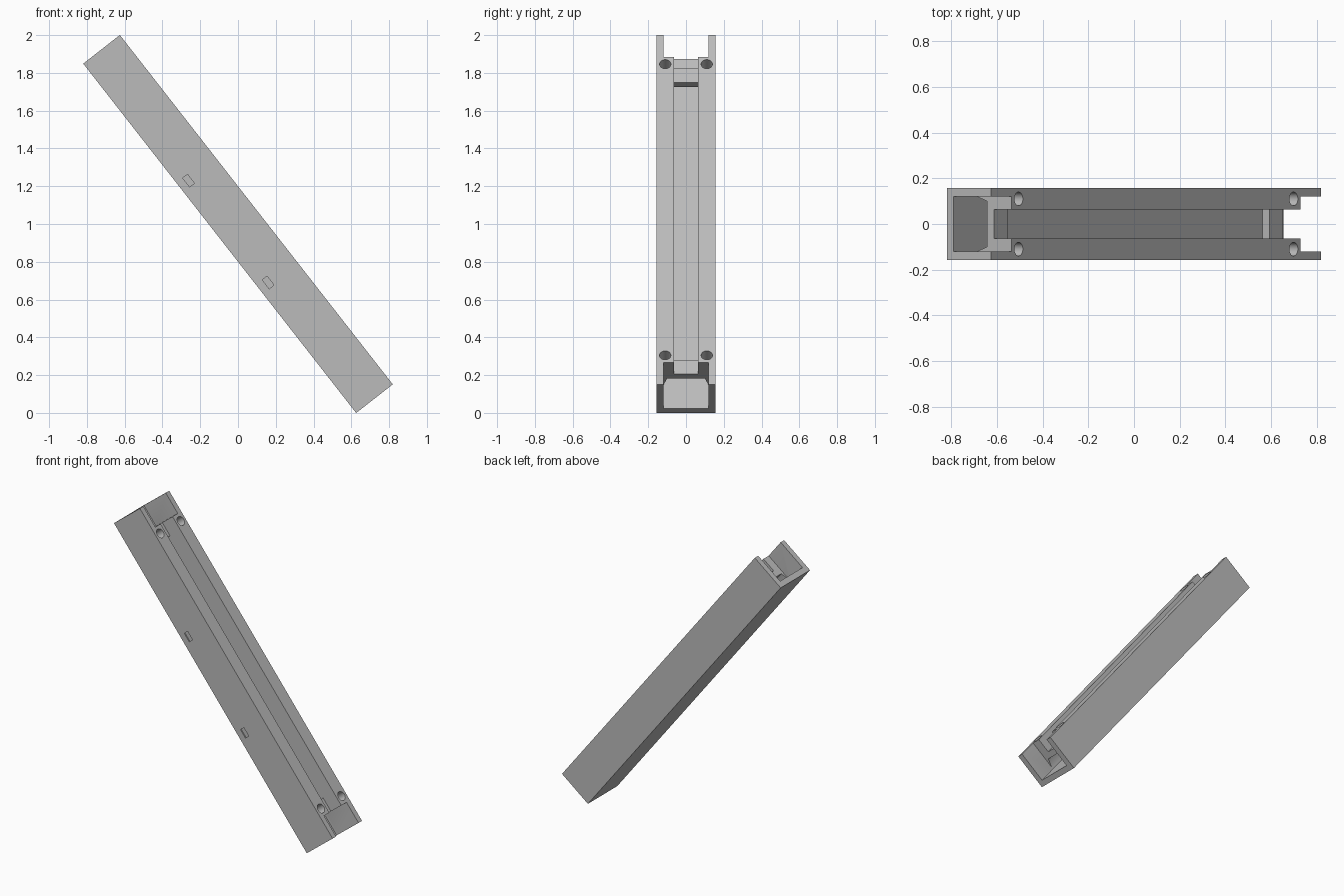
import bpy, bmesh, math
from mathutils import Matrix

if "Cube" in bpy.data.objects:
    bpy.data.objects.remove(bpy.data.objects["Cube"], do_unlink=True)

# Main sizes: half length, half width, half height of the rail
L, W, H = 1.1735, 0.157, 0.123
PLATE_END = 1.027      # where the top plate stops before each open end
LEDGE_END = 0.932      # where the slot breaks through into the channel
WALL_IN = 0.12         # inner face of the side walls
FLOOR, CEILING = -0.085, -0.015
LEDGE = 0.025
SLOT = 0.064
TILT = math.atan2(0.788, 0.6156)

grey = bpy.data.materials.new("plain_grey")
grey.use_nodes = True
colour = (0.5, 0.5, 0.5, 1)
grey.diffuse_color = colour
grey.node_tree.nodes["Principled BSDF"].inputs["Base Color"].default_value = colour


def add_object(name, bm):
    mesh = bpy.data.meshes.new(name)
    bmesh.ops.recalc_face_normals(bm, faces=bm.faces)
    bm.to_mesh(mesh)
    bm.free()
    mesh.materials.append(grey)
    obj = bpy.data.objects.new(name, mesh)
    bpy.context.collection.objects.link(obj)
    return obj


def box(name, x0, x1, y0, y1, z0, z1):
    bm = bmesh.new()
    size = Matrix.Diagonal((x1 - x0, y1 - y0, z1 - z0, 1))
    centre = Matrix.Translation(((x0 + x1) / 2, (y0 + y1) / 2, (z0 + z1) / 2))
    bmesh.ops.create_cube(bm, size=1, matrix=centre @ size)
    return add_object(name, bm)


def prism(name, profile, x0, x1):
    bm = bmesh.new()
    face = bm.faces.new([bm.verts.new((x0, y, z)) for y, z in profile])
    moved = bmesh.ops.extrude_face_region(bm, geom=[face])["geom"]
    verts = [v for v in moved if isinstance(v, bmesh.types.BMVert)]
    bmesh.ops.translate(bm, verts=verts, vec=(x1 - x0, 0, 0))
    return add_object(name, bm)


def drill(name, x, y, radius, z0, z1):
    bm = bmesh.new()
    bmesh.ops.create_cone(bm, cap_ends=True, segments=32, radius1=radius,
                          radius2=radius, depth=z1 - z0,
                          matrix=Matrix.Translation((x, y, (z0 + z1) / 2)))
    return add_object(name, bm)


rail = box("channel_rail", -L, L, -W, W, -H, H)

# Hollow channel with bevelled upper corners
half = [(WALL_IN, FLOOR), (WALL_IN, -0.07), (0.1, CEILING)]
profile = half + [(-y, z) for y, z in reversed(half)]
cutters = [prism("channel_cutter", profile, -L - 0.1, L + 0.1)]

# Long slot through the top plate, with a shallow ledge at each end
cutters.append(box("slot_cutter", -LEDGE_END, LEDGE_END, -SLOT, SLOT, -0.05, 0.2))
cutters.append(box("ledge_cutter", -L, L, -SLOT, SLOT, LEDGE, 0.2))

for side in (-1, 1):
    # Open pocket at each end of the rail
    x0, x1 = sorted((side * PLATE_END, side * (L + 0.1)))
    cutters.append(box("pocket_cutter", x0, x1, -WALL_IN, WALL_IN, FLOOR, 0.2))
    # Pair of screw holes beside the ledge
    for y in (-0.11, 0.11):
        cutters.append(drill("hole_cutter", side * 0.978, y, 0.03, -0.005, 0.2))
    # Small rectangular recess in the front wall
    x = side * 0.342
    cutters.append(box("recess_cutter", x - 0.03, x + 0.03, -W - 0.05, -W + 0.008,
                       -0.081, -0.049))

# Cut all openings, then keep the finished mesh
for cutter in cutters:
    cutter.hide_render = True
    mod = rail.modifiers.new(cutter.name, 'BOOLEAN')
    mod.operation = 'DIFFERENCE'
    mod.solver = 'EXACT'
    mod.object = cutter
graph = bpy.context.evaluated_depsgraph_get()
finished = bpy.data.meshes.new_from_object(rail.evaluated_get(graph))
rail.modifiers.clear()
rail.data = finished
for cutter in cutters:
    bpy.data.objects.remove(cutter, do_unlink=True)

# Lean the rail and set it on the ground
rail.data.transform(Matrix.Translation((0, 0, 1)) @ Matrix.Rotation(TILT, 4, 'Y'))
bpy.ops.object.select_all(action='DESELECT')
rail.select_set(True)
bpy.context.view_layer.objects.active = rail
bpy.ops.object.shade_smooth_by_angle(angle=math.radians(30))
